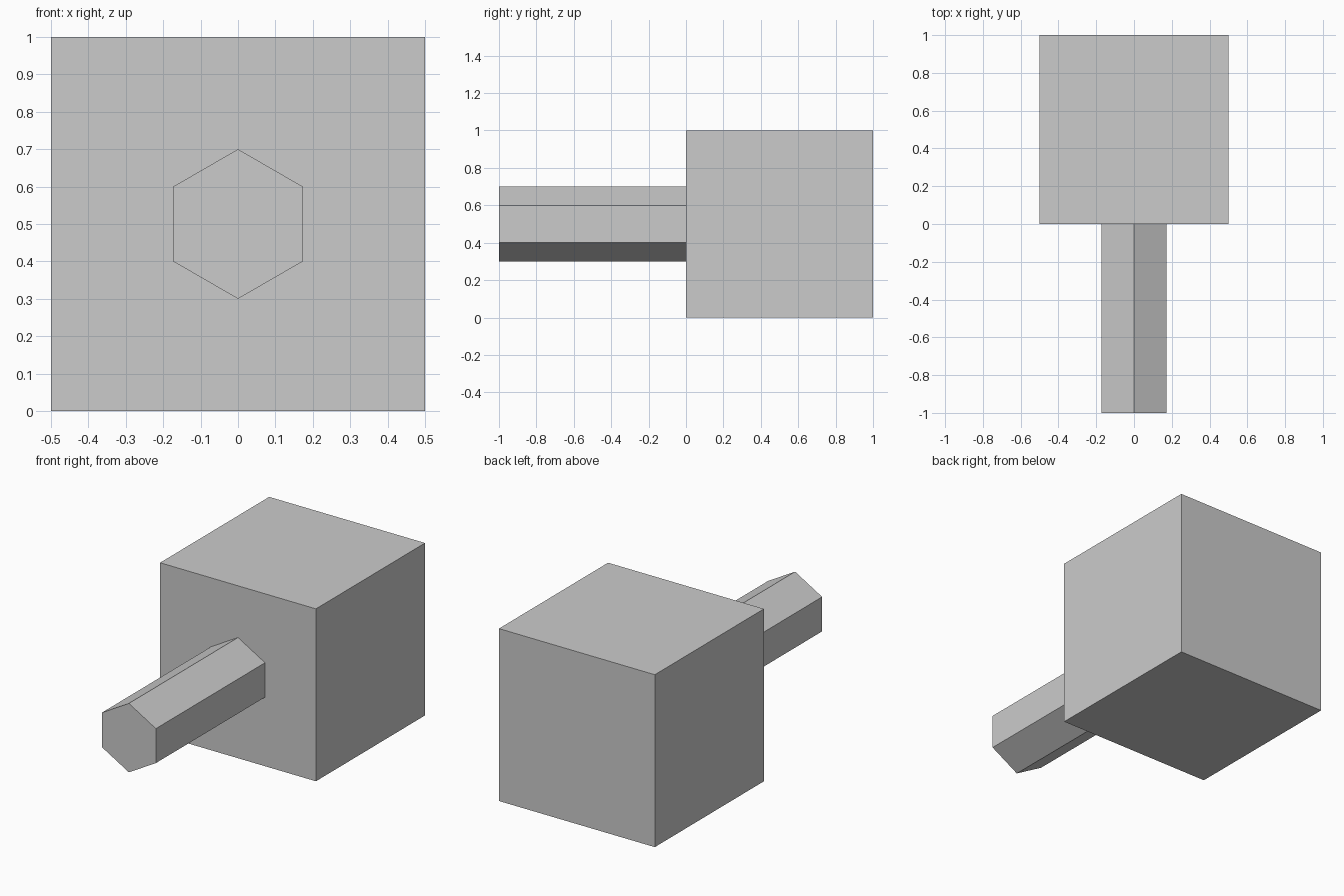
import bpy, math

if "Cube" in bpy.data.objects:
    bpy.data.objects.remove(bpy.data.objects["Cube"])

# Cube head: back half of the model, standing on z = 0
bpy.ops.mesh.primitive_cube_add(size=1, location=(0, 0.5, 0.5))
bpy.context.object.name = "block"

# Hexagonal shaft: runs forward from the block's front face, one corner up
bpy.ops.mesh.primitive_cylinder_add(vertices=6, radius=0.2, depth=1,
                                    location=(0, -0.5, 0.5),
                                    rotation=(math.pi / 2, 0, 0))
bpy.context.object.name = "hex_shaft"
